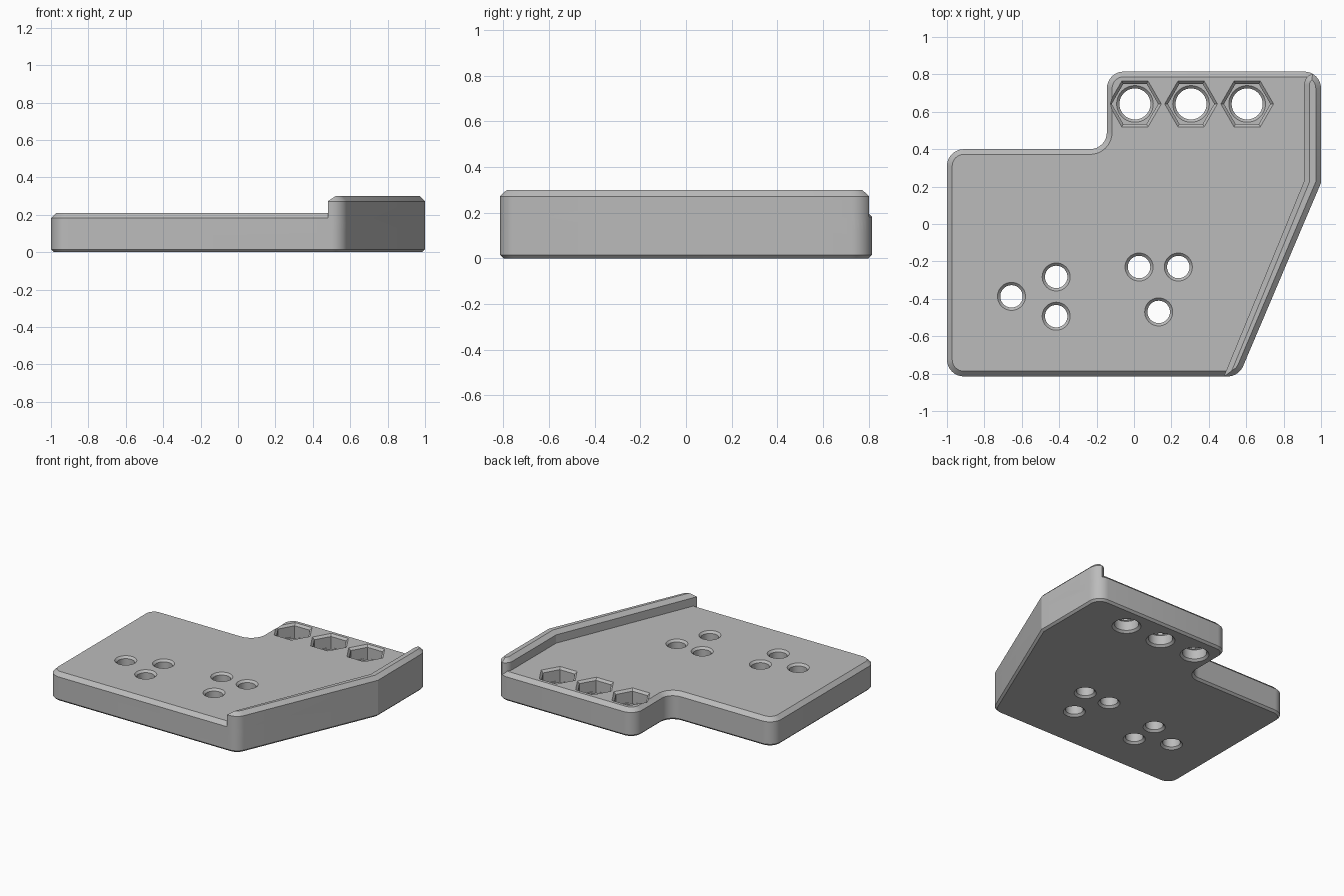
import bpy, bmesh, math
from mathutils import Vector

cube = bpy.data.objects.get("Cube")
if cube:
    bpy.data.objects.remove(cube, do_unlink=True)

# Single grey material
grey = bpy.data.materials.new("matte grey")
grey.use_nodes = True
COLOUR = (0.5, 0.5, 0.5, 1)
grey.diffuse_color = COLOUR
grey.node_tree.nodes["Principled BSDF"].inputs["Base Color"].default_value = COLOUR


def outline(corners, inset, steps=9):
    """Counter-clockwise rounded polygon (x, y, radius), moved inward by inset."""
    pts = []
    n = len(corners)
    for i, (x, y, r) in enumerate(corners):
        p = Vector((x, y))
        a = (p - Vector(corners[i - 1][:2])).normalized()
        b = (Vector(corners[(i + 1) % n][:2]) - p).normalized()
        na, nb = Vector((-a.y, a.x)), Vector((-b.y, b.x))
        miter = (na + nb) / (1 + na.dot(nb))
        if r == 0:
            pts.append(p + miter * inset)
            continue
        turn = math.atan2(a.x * b.y - a.y * b.x, a.dot(b))
        side = math.copysign(1, turn)
        centre = p + miter * r * side
        radius = r - side * inset
        start = math.atan2(-na.y * side, -na.x * side)
        for k in range(steps):
            t = start + turn * k / (steps - 1)
            pts.append(centre + Vector((math.cos(t), math.sin(t))) * radius)
    return pts


def circle(x, y, r, sides):
    return [Vector((x + r * math.cos(math.tau * k / sides),
                    y + r * math.sin(math.tau * k / sides))) for k in range(sides)]


def loft(name, rings):
    """Closed solid through a stack of (height, points) rings."""
    bm = bmesh.new()
    loops = [[bm.verts.new((p.x, p.y, z)) for p in pts] for z, pts in rings]
    for lo, hi in zip(loops, loops[1:]):
        for i in range(len(lo)):
            j = (i + 1) % len(lo)
            bm.faces.new((lo[i], lo[j], hi[j], hi[i]))
    bm.faces.new(loops[0][::-1])
    bm.faces.new(loops[-1])
    mesh = bpy.data.meshes.new(name)
    bm.to_mesh(mesh)
    bm.free()
    mesh.materials.append(grey)
    ob = bpy.data.objects.new(name, mesh)
    bpy.context.collection.objects.link(ob)
    return ob


def combine(target, other, operation):
    mod = target.modifiers.new(operation, 'BOOLEAN')
    mod.operation = operation
    mod.solver = 'EXACT'
    mod.object = other
    bpy.context.view_layer.objects.active = target
    bpy.ops.object.modifier_apply(modifier=mod.name)
    bpy.data.objects.remove(other, do_unlink=True)


TOP, RIM_TOP = 0.21, 0.30
R = 0.09
footprint = [(-1, -0.815, R), (0.56, -0.815, R), (1, 0.22, 0), (1, 0.815, R),
             (-0.145, 0.815, R), (-0.145, 0.4, R), (-1, 0.4, R)]


def slab(name, top):
    return loft(name, [(z, outline(footprint, d)) for z, d in
                       ((0, 0.015), (0.015, 0), (top - 0.028, 0), (top, 0.028))])


# Base plate and the raised rim following its angled side
plate = slab("mounting_plate", TOP)
rim = slab("side_rim", RIM_TOP)
strip = [(0.404, -1, 0), (1.2, -1, 0), (1.2, 0.805, 0), (0.91, 0.805, 0.06), (0.91, 0.23, 0)]
keep = loft("rim_strip", [(z, outline(strip, d)) for z, d in
                          ((0.1, 0), (RIM_TOP - 0.028, 0), (RIM_TOP + 0.012, 0.04))])
combine(rim, keep, 'INTERSECT')
combine(plate, rim, 'UNION')


def drill(x, y, r, top, sides=40):
    """Through hole with chamfered mouths."""
    c = 0.015
    cutter = loft("hole_cutter", [(z, circle(x, y, rr, sides)) for z, rr in (
        (-c, r + 2 * c), (c, r), (top - c, r), (top + c, r + 2 * c))])
    combine(plate, cutter, 'DIFFERENCE')


# Two groups of three small holes
for x, y in ((-0.655, -0.387), (-0.416, -0.283), (-0.416, -0.493),
             (0.027, -0.23), (0.237, -0.23), (0.132, -0.47)):
    drill(x, y, 0.06, TOP)

# Hexagonal nut pockets with bolt holes
for i in range(3):
    x, y = 0.005 + 0.3 * i, 0.642
    pocket = loft("nut_pocket_cutter", [(z, circle(x, y, r, 6)) for z, r in (
        (0.1, 0.124), (TOP - 0.016, 0.124), (TOP, 0.141), (TOP + 0.05, 0.141))])
    combine(plate, pocket, 'DIFFERENCE')
    drill(x, y, 0.083, 0.1)

bpy.ops.object.select_all(action='DESELECT')
plate.select_set(True)
bpy.context.view_layer.objects.active = plate
bpy.ops.object.shade_smooth_by_angle(angle=math.radians(20))
